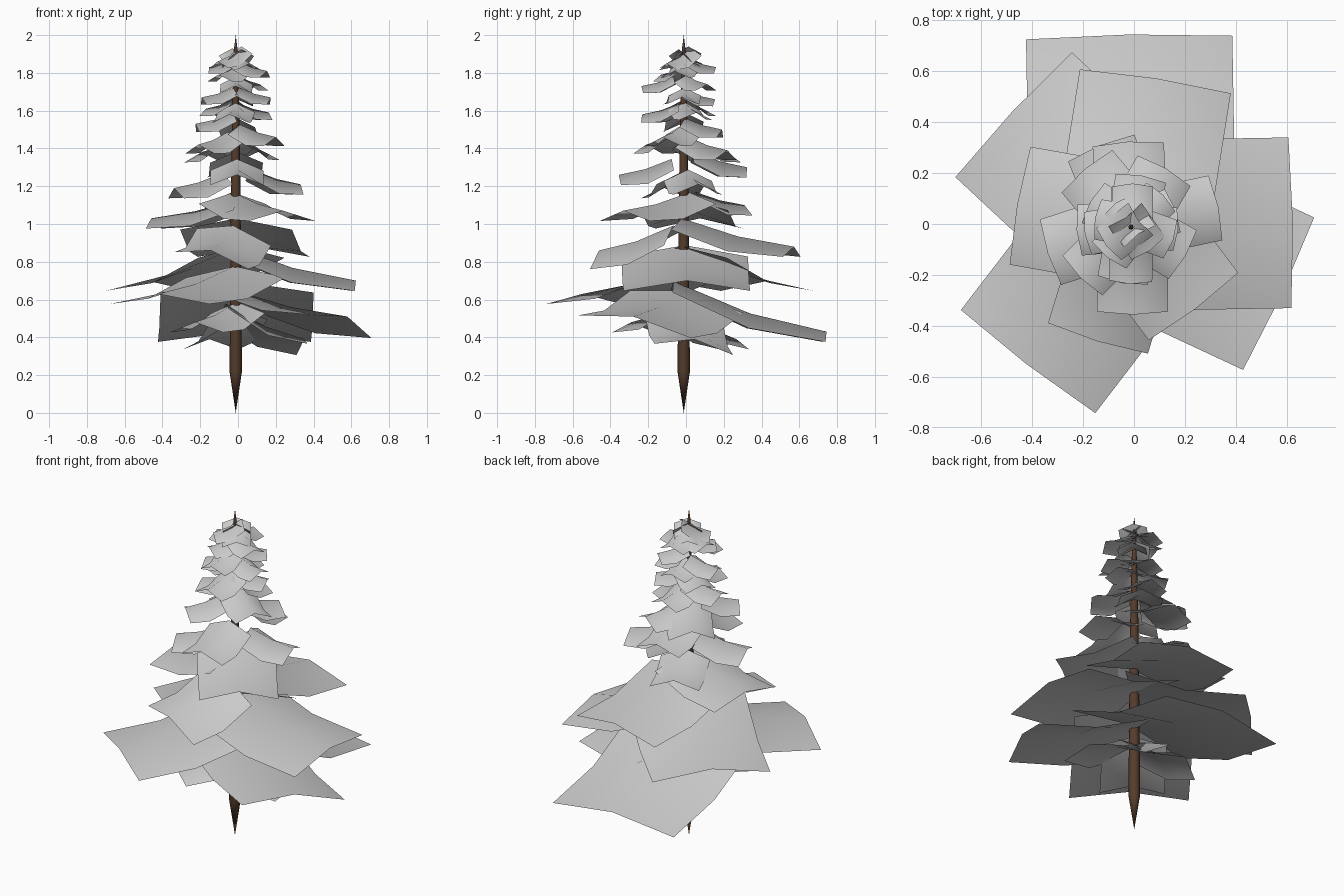
import bpy, bmesh
from math import radians, cos, sin, tau
from mathutils import Matrix, Vector

if "Cube" in bpy.data.objects:
    bpy.data.objects.remove(bpy.data.objects["Cube"])

CX, CY = -0.012, -0.012

# Big lower boughs: angle, reach, outer ridge height, size, roll, slope
LOWER = [
    (91, .75, .43, .81, 0, .33), (-25, .645, .51, .66, -.12, .21),
    (-127.5, .685, .63, .665, 0, .22), (137, .65, .70, .67, 0, .27),
    (1, .63, .70, .67, 0, .28), (-107, .475, .86, .41, -.09, .32),
    (81, .585, .88, .60, 0, .25), (170, .46, 1.03, .47, 0, .22),
    (-53, .41, 1.07, .44, 0, .22), (112, .34, 1.10, .28, 0, .25),
    (8, .36, .39, .42, -.06, .45), (118, .31, .39, .33, 0, .5),
    (232, .36, .48, .36, 0, .3),
]
# Small upper boughs: angle, reach, outer ridge height, size
UPPER = [
    (93, .33, 1.30, .28), (-90, .35, 1.26, .28), (12, .345, 1.21, .26),
    (198, .35, 1.19, .27), (-30, .24, 1.46, .22), (130, .29, 1.38, .26),
    (185, .22, 1.53, .20), (225, .29, 1.42, .22), (60, .26, 1.39, .24),
    (80, .20, 1.50, .20), (-100, .23, 1.58, .20), (20, .18, 1.59, .18),
    (150, .19, 1.61, .18), (-5, .18, 1.67, .17), (190, .19, 1.67, .17),
    (90, .16, 1.66, .17), (-92, .23, 1.73, .17), (45, .17, 1.74, .16),
    (170, .15, 1.83, .16), (-20, .17, 1.81, .16), (90, .165, 1.83, .16),
    (232, .16, 1.79, .17),
]
# Steep boughs at the very top
TOP = [
    (-55, .12, 1.85, .16, 0, .5), (218, .13, 1.86, .16, 0, .5),
    (125, .11, 1.85, .15, 0, .5),
]


def bough(bm, angle, reach, z, size, roll=0, slope=.3):
    """A 2 x 2 sheet with a ridge down the middle, drooping outward."""
    fold = min(.06, .24 * size)
    rot = Matrix.Rotation(radians(angle), 3, 'Z')
    rows = []
    # inner, middle and outer row: distance back, lift, fold depth
    for back, lift, f in ((1, 1, 1), (.5, .36, 1.3), (0, 0, .9)):
        row = []
        for s in (-1, 0, 1):
            h = z + lift * slope * size - abs(s) * fold * f + s * roll / 2
            p = rot @ Vector((reach - back * size - .012 * abs(s),
                              s * size / 2, h))
            row.append(bm.verts.new(p + Vector((CX / 2, CY / 2, 0))))
        rows.append(row)
    for a, b in zip(rows, rows[1:]):
        for i in range(2):
            bm.faces.new((a[i], b[i], b[i + 1], a[i + 1]))


def finish(name, bm):
    for f in bm.faces:
        f.smooth = True
    me = bpy.data.meshes.new(name)
    bm.to_mesh(me)
    bm.free()
    ob = bpy.data.objects.new(name, me)
    bpy.context.collection.objects.link(ob)
    return ob


# Foliage sheets
for name, table in (("lower_boughs", LOWER), ("upper_boughs", UPPER),
                    ("top_boughs", TOP)):
    bm = bmesh.new()
    for row in table:
        bough(bm, *row)
    finish(name, bm)

# Trunk, pointed at both ends
bm = bmesh.new()
N = 8
rings = []
for r, z in ((.033, .22), (.030, .55), (.025, 1.2), (.018, 1.6), (.009, 1.93)):
    rings.append([bm.verts.new((CX + r * cos(tau * i / N),
                                CY + r * sin(tau * i / N), z)) for i in range(N)])
root = bm.verts.new((CX, CY, 0))
tip = bm.verts.new((CX, CY, 2))
for i in range(N):
    j = (i + 1) % N
    for a, b in zip(rings, rings[1:]):
        bm.faces.new((a[i], a[j], b[j], b[i]))
    bm.faces.new((root, rings[0][j], rings[0][i]))
    bm.faces.new((rings[-1][i], rings[-1][j], tip))
trunk = finish("trunk", bm)
bark = bpy.data.materials.new("bark")
bark.diffuse_color = (.09, .045, .025, 1)
bark.use_nodes = True
bark.node_tree.nodes["Principled BSDF"].inputs["Base Color"].default_value = bark.diffuse_color
trunk.data.materials.append(bark)
